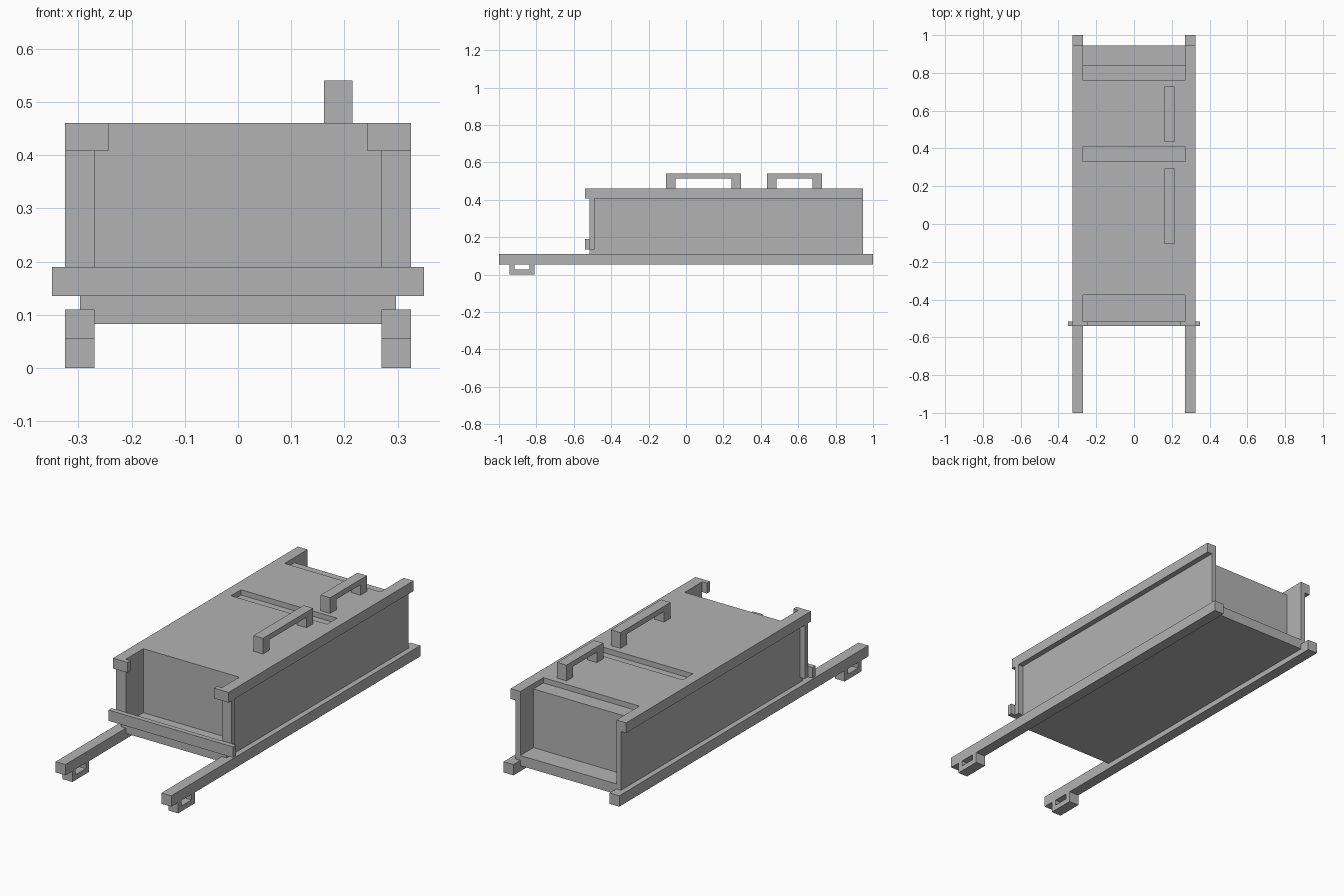
import bpy
import bmesh

cube = bpy.data.objects.get("Cube")
if cube:
    bpy.data.objects.remove(cube, do_unlink=True)

GREY = (0.45, 0.45, 0.45, 1.0)
mat = bpy.data.materials.new("plain grey")
mat.use_nodes = True
mat.diffuse_color = GREY
mat.node_tree.nodes["Principled BSDF"].inputs["Base Color"].default_value = GREY


def finish(name, bm):
    bmesh.ops.recalc_face_normals(bm, faces=bm.faces[:])
    mesh = bpy.data.meshes.new(name)
    bm.to_mesh(mesh)
    bm.free()
    mesh.materials.append(mat)
    obj = bpy.data.objects.new(name, mesh)
    bpy.context.scene.collection.objects.link(obj)
    return obj


def box(name, x, y, z, mirrored=False):
    """Box from (min, max) spans; optionally repeated on the other side."""
    bm = bmesh.new()
    bmesh.ops.create_cube(bm, size=1)
    for v in bm.verts:
        v.co = [span[0] if c < 0 else span[1] for c, span in zip(v.co, (x, y, z))]
    obj = finish(name, bm)
    if mirrored:
        box("right_" + name, (-x[1], -x[0]), y, z)
        obj.name = "left_" + name
    return obj


def bracket(name, x, y, foot, tip, leg, bar):
    """U-shaped bracket in the YZ plane, running from its feet to its tip."""
    inner = tip - bar if tip > foot else tip + bar
    a, b = y
    profile = [(a, foot), (a, tip), (b, tip), (b, foot),
               (b - leg, foot), (b - leg, inner), (a + leg, inner), (a + leg, foot)]
    bm = bmesh.new()
    face = bm.faces.new([bm.verts.new((x[0], py, pz)) for py, pz in profile])
    ext = bmesh.ops.extrude_face_region(bm, geom=[face])["geom"]
    moved = [g for g in ext if isinstance(g, bmesh.types.BMVert)]
    bmesh.ops.translate(bm, vec=(x[1] - x[0], 0, 0), verts=moved)
    return finish(name, bm)


RAIL = (0.27, 0.325)
INSIDE = (-0.27, 0.27)
FRONT, BACK = -0.515, 0.945

# Long bottom rails with loops under the front ends
box("bottom_rail", RAIL, (-1, 1), (0.055, 0.11), True)
bracket("left_rail_loop", RAIL, (-0.945, -0.81), 0.055, 0, 0.027, 0.027)
bracket("right_rail_loop", (-0.325, -0.27), (-0.945, -0.81), 0.055, 0, 0.027, 0.027)

# Side walls, top rails, front posts and end caps
box("side_wall", (0.27, 0.297), (FRONT, BACK), (0.11, 0.408), True)
box("top_rail", RAIL, (FRONT, BACK), (0.408, 0.46), True)
box("front_post", (0.297, 0.325), (FRONT, -0.49), (0.135, 0.408), True)
box("rail_end_cap", (0.243, 0.325), (-0.54, FRONT), (0.408, 0.46), True)

# Floor, recessed core and the raised lid panels that leave grooves between
box("floor", INSIDE, (FRONT, BACK), (0.083, 0.135))
box("core", INSIDE, (-0.375, 0.84), (0.135, 0.433))
box("front_lid", INSIDE, (-0.375, 0.33), (0.433, 0.46))
box("rear_lid", INSIDE, (0.41, 0.76), (0.433, 0.46))

# Cross bar on the front
box("front_cross_bar", (-0.35, 0.35), (-0.54, FRONT), (0.135, 0.19))

# Grab handles on the lid
bracket("long_handle", (0.162, 0.215), (-0.107, 0.295), 0.46, 0.54, 0.052, 0.027)
bracket("short_handle", (0.162, 0.215), (0.433, 0.728), 0.46, 0.54, 0.052, 0.027)
